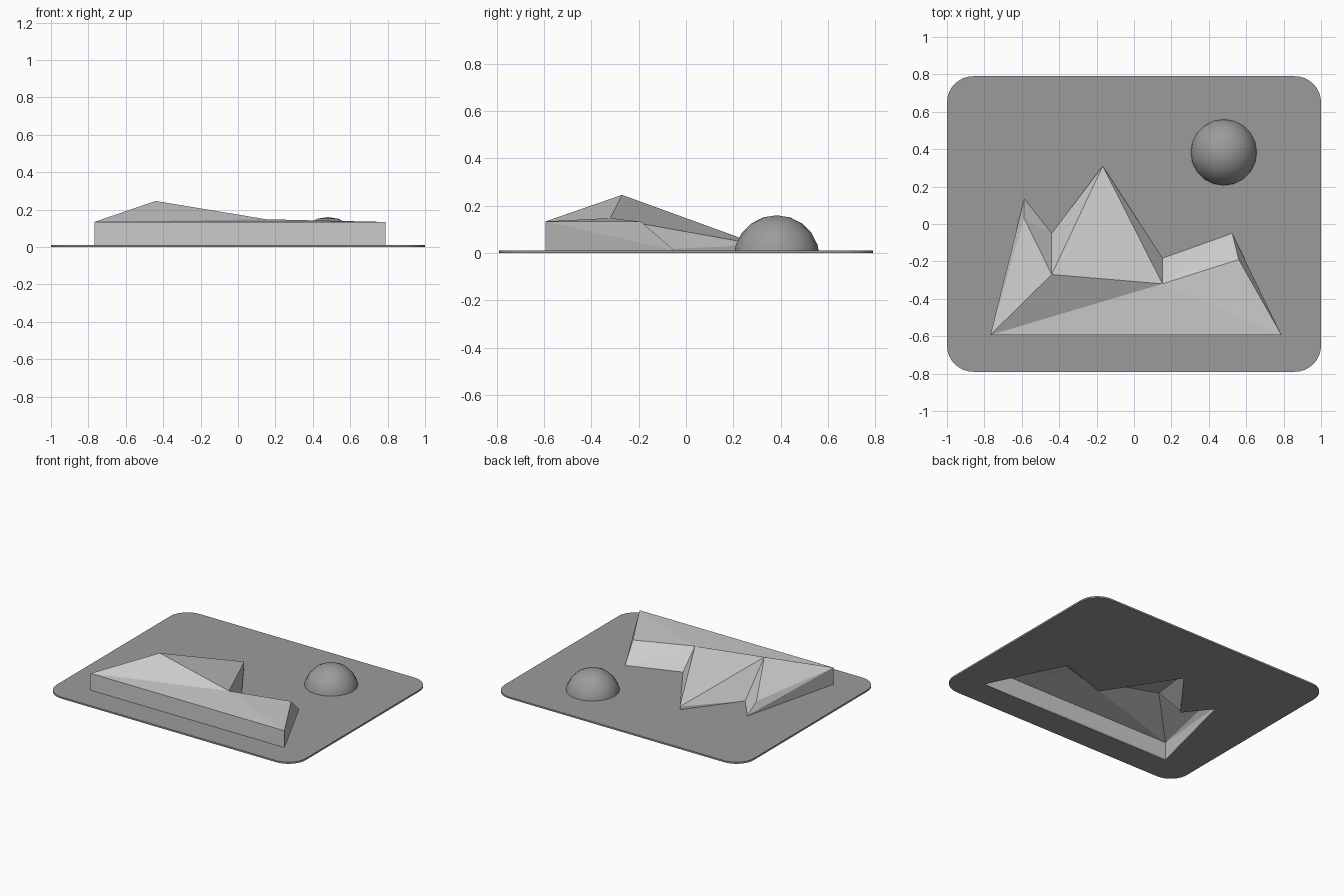
import bpy, bmesh, math

if "Cube" in bpy.data.objects:
    bpy.data.objects.remove(bpy.data.objects["Cube"])

T = 0.012          # plate thickness
W, D, R = 1.0, 0.79, 0.14

dark = bpy.data.materials.new("dark_grey")
dark.diffuse_color = (0.33, 0.33, 0.33, 1)
dark.use_nodes = True
dark.node_tree.nodes["Principled BSDF"].inputs["Base Color"].default_value = dark.diffuse_color


def finish(bm, name, smooth=False, mat=None):
    mesh = bpy.data.meshes.new(name)
    for f in bm.faces:
        f.smooth = smooth
    bm.to_mesh(mesh)
    bm.free()
    if mat:
        mesh.materials.append(mat)
    obj = bpy.data.objects.new(name, mesh)
    bpy.context.collection.objects.link(obj)
    return obj


def loop_edges(bm, pts):
    vs = [bm.verts.new((x, y, 0)) for x, y in pts]
    return [bm.edges.new((vs[i], vs[(i + 1) % len(vs)])) for i in range(len(vs))]


# Mountain footprint: front corners, two tips, two notches, right shoulder
foot = [(-0.768, -0.593), (0.788, -0.593), (0.525, -0.05), (0.152, -0.183),
        (-0.167, 0.31), (-0.44, -0.05), (-0.587, 0.135)]

# Rounded plate, open below the hollow mountains
outline = []
for cx, cy, start in ((1, 1, 0), (-1, 1, 90), (-1, -1, 180), (1, -1, 270)):
    for i in range(9):
        a = math.radians(start + 90 * i / 8)
        outline.append((cx * (W - R) + R * math.cos(a), cy * (D - R) + R * math.sin(a)))
bm = bmesh.new()
edges = loop_edges(bm, outline) + loop_edges(bm, foot)
bmesh.ops.triangle_fill(bm, use_beauty=True, use_dissolve=False, edges=edges)
ext = bmesh.ops.extrude_face_region(bm, geom=bm.faces[:])
bmesh.ops.translate(bm, vec=(0, 0, T),
                    verts=[v for v in ext["geom"] if isinstance(v, bmesh.types.BMVert)])
bmesh.ops.recalc_face_normals(bm, faces=bm.faces[:])
finish(bm, "picture_plate", mat=dark)

# Hollow faceted mountains: ground points g0..g6 and raised points
bm = bmesh.new()
P = {f"g{i}": (x, y, 0) for i, (x, y) in enumerate(foot)}
P.update({
    "fl": (-0.768, -0.593, 0.134), "fr": (0.788, -0.593, 0.134),
    "peak": (-0.44, -0.27, 0.246), "mid": (0.152, -0.32, 0.148),
    "right": (0.56, -0.19, 0.133), "left": (-0.587, 0.03, 0.08),
    "tip": (-0.167, 0.31, 0.035), "ltip": (-0.587, 0.135, 0.015),
    "rtip": (0.525, -0.05, T), "n1": (0.152, -0.183, T), "n2": (-0.44, -0.05, T),
})
V = {k: bm.verts.new(p) for k, p in P.items()}
for face in (
        "g0 g1 fr fl",                                  # front wall
        "fl mid peak", "fl fr mid", "fr right mid",     # front slopes
        "mid tip peak", "fl peak left",                 # upper slopes
        "mid right rtip", "mid rtip n1", "fr rtip right",
        "mid n1 tip", "peak tip n2",
        "peak n2 left", "n2 ltip left", "fl left ltip",
        "g1 g2 rtip", "g1 rtip fr", "g2 g3 n1 rtip",    # lower skirts
        "g3 g4 tip", "g3 tip n1", "g4 g5 n2 tip", "g5 g6 ltip n2",
        "g6 g0 fl", "g6 fl ltip"):
    bm.faces.new([V[k] for k in face.split()])
bmesh.ops.recalc_face_normals(bm, faces=bm.faces[:])
finish(bm, "mountains")

# Sun dome, cut off inside the plate
bm = bmesh.new()
bmesh.ops.create_uvsphere(bm, u_segments=20, v_segments=10, radius=0.182)
bmesh.ops.translate(bm, vec=(0.48, 0.383, -0.022), verts=bm.verts[:])
bmesh.ops.bisect_plane(bm, geom=bm.verts[:] + bm.edges[:] + bm.faces[:],
                       plane_co=(0, 0, T / 2), plane_no=(0, 0, 1), clear_inner=True)
finish(bm, "sun_dome", smooth=True, mat=dark)
